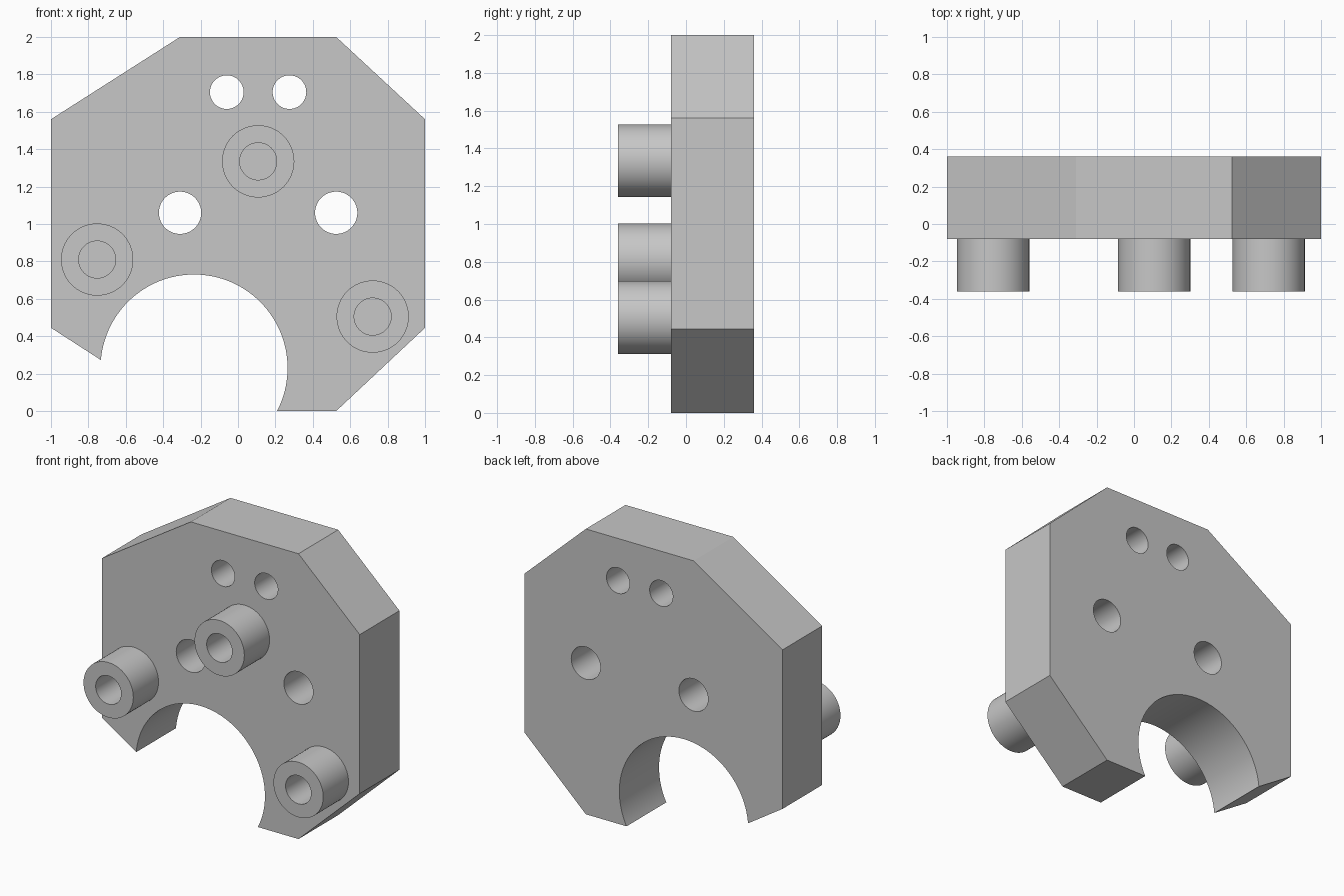
import bpy, bmesh, math

if "Cube" in bpy.data.objects:
    bpy.data.objects.remove(bpy.data.objects["Cube"])

FRONT, PLATE_FRONT, BACK = -0.36, -0.08, 0.36

grey = bpy.data.materials.new("light grey")
grey.diffuse_color = (0.57, 0.57, 0.57, 1)
grey.use_nodes = True
grey.node_tree.nodes["Principled BSDF"].inputs["Base Color"].default_value = grey.diffuse_color


def finish(name, bm):
    """Turn a bmesh into a named object with clean normals."""
    bmesh.ops.recalc_face_normals(bm, faces=bm.faces)
    mesh = bpy.data.meshes.new(name)
    bm.to_mesh(mesh)
    bm.free()
    mesh.materials.append(grey)
    ob = bpy.data.objects.new(name, mesh)
    bpy.context.collection.objects.link(ob)
    return ob


def circle(x, z, r, n):
    return [(x + r * math.cos(2 * math.pi * i / n),
             z + r * math.sin(2 * math.pi * i / n)) for i in range(n)]


def prism(name, outline, y0, y1):
    """Extrude an x-z outline along y."""
    bm = bmesh.new()
    a = [bm.verts.new((x, y0, z)) for x, z in outline]
    b = [bm.verts.new((x, y1, z)) for x, z in outline]
    bm.faces.new(a)
    bm.faces.new(b[::-1])
    for i in range(len(a)):
        j = (i + 1) % len(a)
        bm.faces.new((a[i], a[j], b[j], b[i]))
    return finish(name, bm)


def tube(name, x, z, r_out, r_in, y0, y1, n=64):
    """Hollow boss along y."""
    bm = bmesh.new()
    rings = [[bm.verts.new((px, y, pz)) for px, pz in circle(x, z, r, n)]
             for r, y in ((r_out, y0), (r_out, y1), (r_in, y1), (r_in, y0))]
    for k in range(4):
        a, b = rings[k], rings[(k + 1) % 4]
        for i in range(n):
            j = (i + 1) % n
            bm.faces.new((a[i], a[j], b[j], b[i]))
    return finish(name, bm)


def smooth(ob):
    bpy.ops.object.select_all(action='DESELECT')
    ob.select_set(True)
    bpy.context.view_layer.objects.active = ob
    bpy.ops.object.shade_smooth_by_angle(angle=math.radians(30))


# Eight-sided plate
plate = prism("plate", [(-0.31, 2), (0.525, 2), (1, 1.56), (1, 0.445),
                        (0.525, 0), (-0.31, 0), (-1, 0.445), (-1, 1.56)],
              PLATE_FRONT, BACK)

# Large round notch and four through holes
cuts = [(-0.235, 0.23, 0.5, 128),
        (-0.06, 1.705, 0.09, 64), (0.275, 1.705, 0.09, 64),
        (-0.31, 1.06, 0.113, 64), (0.525, 1.06, 0.113, 64)]
for x, z, r, n in cuts:
    cutter = prism("hole_cutter", circle(x, z, r, n), -0.6, 0.6)
    cutter.hide_render = True
    bpy.context.view_layer.objects.active = plate
    mod = plate.modifiers.new("hole", 'BOOLEAN')
    mod.operation = 'DIFFERENCE'
    mod.solver = 'EXACT'
    mod.object = cutter
    bpy.ops.object.modifier_apply(modifier=mod.name)
    bpy.data.objects.remove(cutter)
smooth(plate)

# Three hollow bosses on the front
for name, x, z in (("top_boss", 0.108, 1.335), ("left_boss", -0.753, 0.81),
                   ("right_boss", 0.72, 0.505)):
    smooth(tube(name, x, z, 0.193, 0.099, FRONT, PLATE_FRONT + 0.01))
